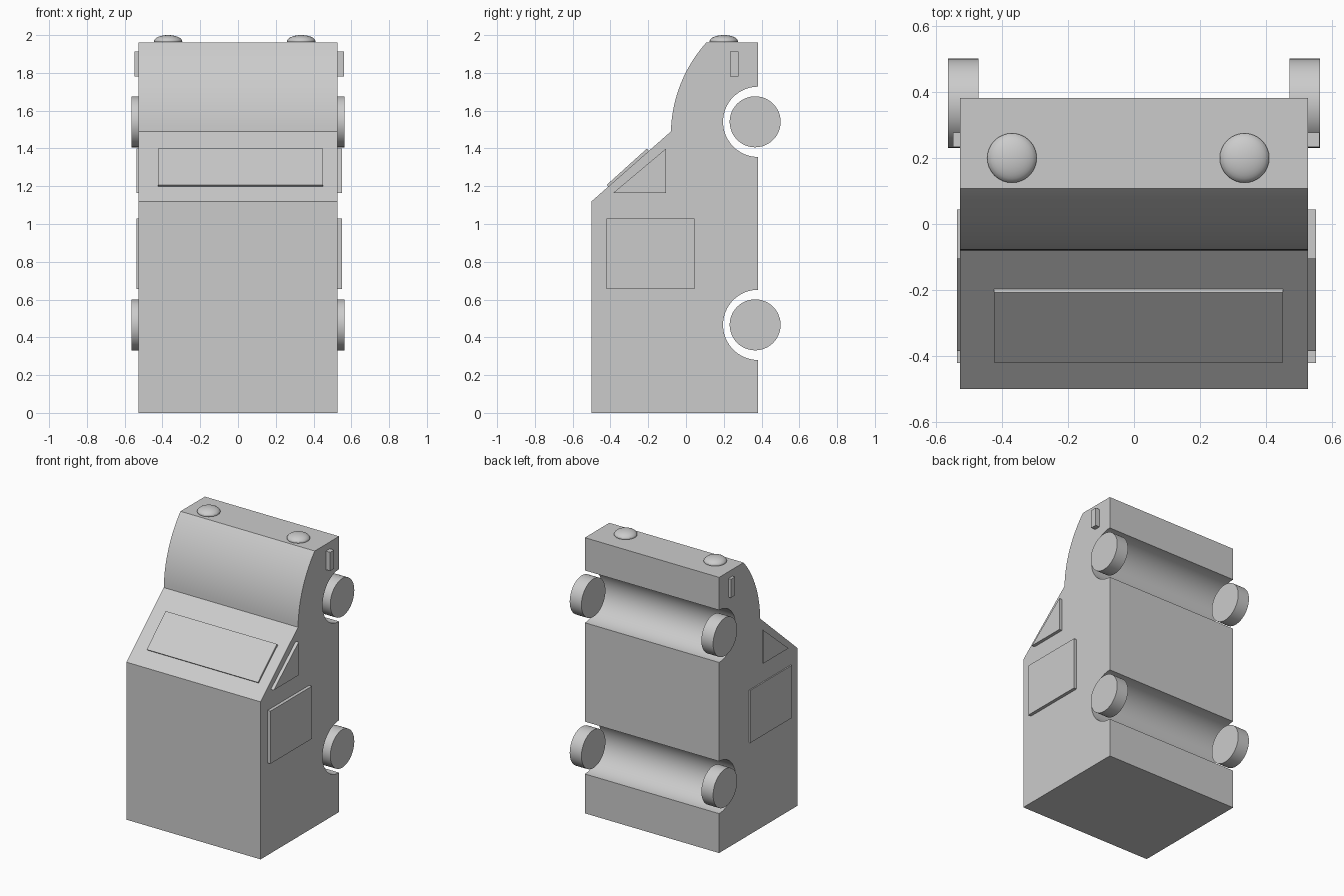
import bpy, bmesh
from math import sin, cos, radians

cube = bpy.data.objects.get("Cube")
if cube:
    bpy.data.objects.remove(cube, do_unlink=True)

# Single plain grey
grey = bpy.data.materials.new("plain_grey")
grey.use_nodes = True
colour = (0.6, 0.6, 0.6, 1)
grey.diffuse_color = colour
grey.node_tree.nodes["Principled BSDF"].inputs["Base Color"].default_value = colour


def finish(name, bm, smooth=False):
    bmesh.ops.recalc_face_normals(bm, faces=bm.faces)
    mesh = bpy.data.meshes.new(name)
    bm.to_mesh(mesh)
    bm.free()
    mesh.materials.append(grey)
    obj = bpy.data.objects.new(name, mesh)
    bpy.context.collection.objects.link(obj)
    if smooth:
        bpy.ops.object.select_all(action='DESELECT')
        obj.select_set(True)
        bpy.context.view_layer.objects.active = obj
        bpy.ops.object.shade_smooth_by_angle(angle=radians(20))
    return obj


def prism(name, profile, x0, x1, smooth=False):
    """Extrude a (y, z) outline along x."""
    bm = bmesh.new()
    face = bm.faces.new([bm.verts.new((x0, y, z)) for y, z in profile])
    extruded = bmesh.ops.extrude_face_region(bm, geom=[face])["geom"]
    bmesh.ops.translate(bm, vec=(x1 - x0, 0, 0),
                        verts=[v for v in extruded if isinstance(v, bmesh.types.BMVert)])
    return finish(name, bm, smooth)


def arc(cy, cz, r, start, end, steps):
    angles = [radians(start + (end - start) * i / steps) for i in range(steps + 1)]
    return [(cy + r * cos(a), cz + r * sin(a)) for a in angles]


def rect(y0, z0, y1, z1):
    return [(y0, z0), (y1, z0), (y1, z1), (y0, z1)]


AXLES = {"rear": 0.466, "front": 1.541}
BACK = 0.382

# Van body standing on its tail, with wheel channels and a curved bonnet
outline = [(-0.5, 0), (BACK, 0)]
for z in AXLES.values():
    outline += arc(BACK, z, 0.186, 270, 90, 32)
outline += [(BACK, 1.96)]
outline += arc(0.65, 1.472, 0.73, 138, 178.6, 20)
outline += [(-0.5, 1.12)]
prism("van_body", outline, -0.528, 0.528, True)

# Windscreen plate on the slope
prism("windscreen", [(-0.41, 1.198), (-0.197, 1.386), (-0.207, 1.399), (-0.42, 1.207)],
      -0.424, 0.451)

# Parts on each side: left is +x
for side, s, out in (("left", 1, 0.551), ("right", -1, 0.537)):
    prism(side + "_side_window", rect(-0.422, 0.656, 0.044, 1.03), s * 0.52, s * out)
    prism(side + "_quarter_window", [(-0.385, 1.165), (-0.105, 1.165), (-0.105, 1.4)],
          s * 0.52, s * out)
    prism(side + "_indicator", rect(0.233, 1.78, 0.278, 1.912), s * 0.52, s * (out + 0.011))
    for axle, z in AXLES.items():
        prism(f"{axle}_{side}_wheel", arc(0.366, z, 0.135, 0, 352.5, 47),
              s * 0.472, s * 0.564, True)

# Domed headlights on the nose
for side, x in (("left", 0.335), ("right", -0.37)):
    bm = bmesh.new()
    bmesh.ops.create_uvsphere(bm, u_segments=32, v_segments=16, radius=0.075)
    for v in bm.verts:
        v.co.z = max(v.co.z, -0.01) * 0.44
    bmesh.ops.translate(bm, vec=(x, 0.2, 1.967), verts=bm.verts)
    finish(side + "_headlight", bm, True)
